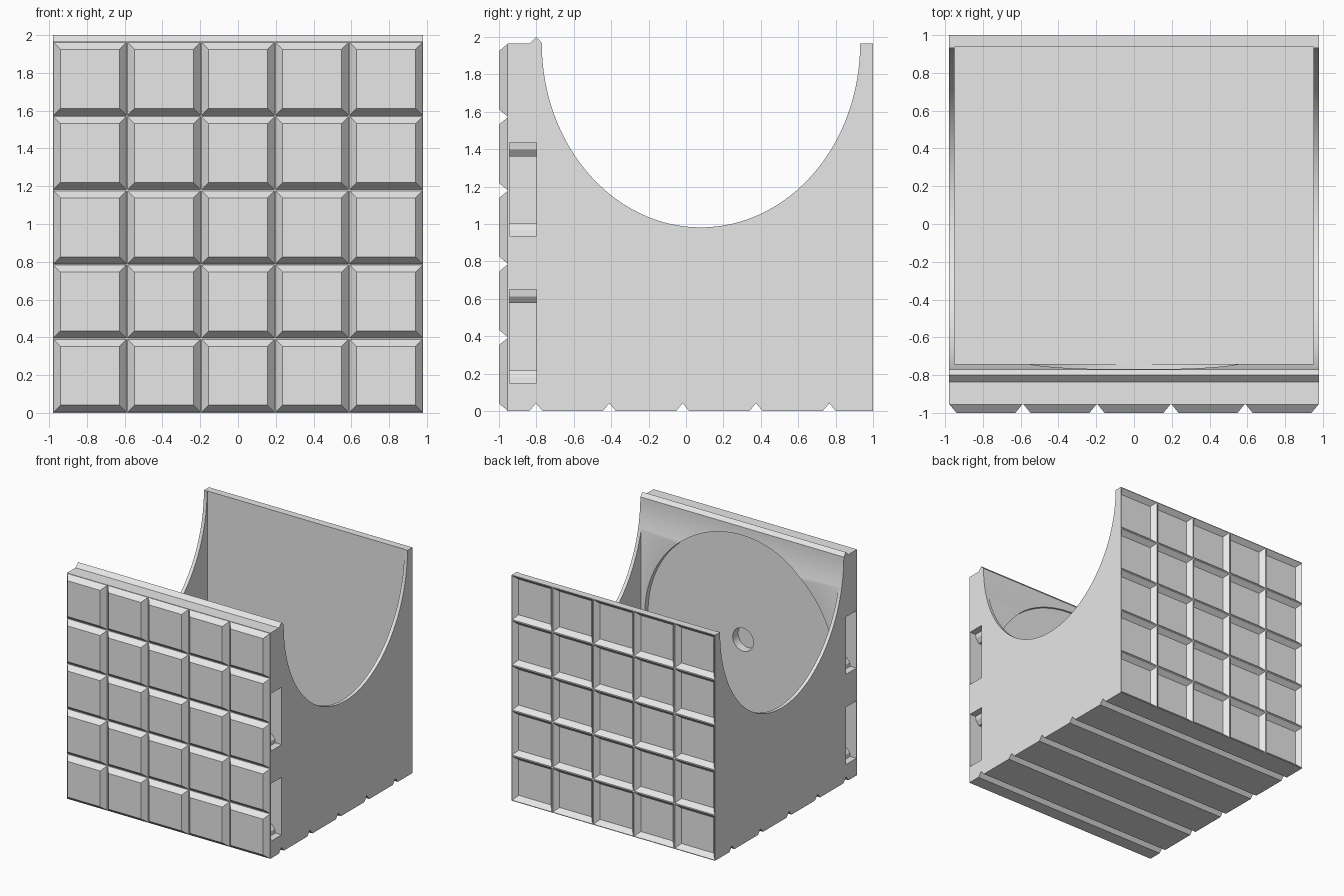
import bpy, bmesh, math

cube = bpy.data.objects.get("Cube")
if cube:
    bpy.data.objects.remove(cube, do_unlink=True)

grey = bpy.data.materials.new("plain_grey")
grey.use_nodes = True
grey.diffuse_color = (0.8, 0.8, 0.8, 1)
grey.node_tree.nodes["Principled BSDF"].inputs["Base Color"].default_value = (0.8, 0.8, 0.8, 1)

HALF_X, TOP, PITCH = 0.98, 1.965, 0.392
MID_Z = TOP / 2
STEPS = range(-2, 3)


def loft(bm, rings, caps=(True, True)):
    """Skin a closed solid through rings of equal point count."""
    loops = [[bm.verts.new(p) for p in ring] for ring in rings]
    faces = []
    for a, b in zip(loops, loops[1:]):
        for i in range(len(a)):
            j = (i + 1) % len(a)
            faces.append(bm.faces.new((a[i], a[j], b[j], b[i])))
    if caps[0]:
        faces.append(bm.faces.new(loops[0][::-1]))
    if caps[1]:
        faces.append(bm.faces.new(loops[-1]))
    bmesh.ops.recalc_face_normals(bm, faces=faces)


def finish(name, bm):
    mesh = bpy.data.meshes.new(name)
    bm.to_mesh(mesh)
    bm.free()
    mesh.materials.append(grey)
    obj = bpy.data.objects.new(name, mesh)
    bpy.context.collection.objects.link(obj)
    return obj


def solid(name, *ring_sets):
    bm = bmesh.new()
    for rings in ring_sets:
        loft(bm, rings)
    return finish(name, bm)


def along_x(profile, x0, x1):
    return [[(x, y, z) for y, z in profile] for x in (x0, x1)]


def rect_xz(cx, cz, half, y):
    return [(cx + sx * half, y, cz + sz * half)
            for sx, sz in ((-1, -1), (1, -1), (1, 1), (-1, 1))]


def rect_yz(x, y0, y1, z0, z1):
    return [(x, y0, z0), (x, y1, z0), (x, y1, z1), (x, y0, z1)]


def disc(radius, y, n=96):
    return [(radius * math.cos(math.tau * i / n), y,
             MID_Z + radius * math.sin(math.tau * i / n)) for i in range(n)]


# Block: side profile with V grooves underneath and a ridge on the front wall
profile = [(-0.955, 0)]
for i in STEPS:
    y = -0.018 + PITCH * i
    profile += [(y - 0.035, 0), (y, 0.042), (y + 0.035, 0)]
profile += [(1, 0), (1, TOP), (-0.768, TOP), (-0.80, 2), (-0.836, TOP), (-0.955, TOP)]
block = solid("block", along_x(profile, -HALF_X, HALF_X))

# Cutters: inner cavity, curved opening, round recess, centre hole
cavity = solid("cavity_cutter", [rect_yz(x, -0.74, 0.936, 0.065, 2.2) for x in (-0.95, 0.95)])
arch = [(0.08 + 0.851 * math.cos(math.pi + math.pi * i / 96),
         TOP + 0.983 * math.sin(math.pi + math.pi * i / 96)) for i in range(97)]
arch += [(0.931, 2.2), (-0.771, 2.2)]
opening = solid("opening_cutter", along_x(arch, -1.1, 1.1))
recess = solid("recess_cutter", [disc(0.915, -0.785), disc(0.915, -0.5)])
hole = solid("hole_cutter", [disc(0.1, -0.86, 48), disc(0.1, -0.5, 48)])

# Stepped clip slots in both sides
slots = []
for side in (-1, 1):
    for z in (0.15, 0.935):
        steps = ((1.05, 0, 0.5), (0.92, 0, 0.5), (0.915, 0.033, 0.463),
                 (0.885, 0.068, 0.427), (0.8, 0.068, 0.427))
        slots.append([rect_yz(side * x, -0.945, -0.8, z + lo, z + hi) for x, lo, hi in steps])
slot_cutter = solid("slot_cutter", *slots)

# Tapered pockets across the back
cells = [(PITCH * i, MID_Z + 0.393 * j) for i in STEPS for j in STEPS]
pockets = solid("pocket_cutter", *[
    [rect_xz(x, z, 0.155, 0.96), rect_xz(x, z, 0.191, 1), rect_xz(x, z, 0.191, 1.05)]
    for x, z in cells])

bpy.context.view_layer.objects.active = block
for cutter in (cavity, opening, recess, hole, slot_cutter, pockets):
    mod = block.modifiers.new(cutter.name, "BOOLEAN")
    mod.operation = "DIFFERENCE"
    mod.solver = "EXACT"
    mod.object = cutter
    bpy.ops.object.modifier_apply(modifier=mod.name)
    bpy.data.objects.remove(cutter, do_unlink=True)

# Bevelled tiles across the front
bm = bmesh.new()
for x, z in cells:
    loft(bm, [rect_xz(x, z, 0.193, -0.955), rect_xz(x, z, 0.156, -1)], caps=(False, True))
# Recalculated normals of open shells: make every tile face outward
for face in bm.faces:
    face.normal_update()
    if face.normal.y > 0:
        face.normal_flip()
finish("front_tiles", bm)

# Smooth curved surfaces, keep corners sharp
bpy.ops.object.select_all(action="DESELECT")
block.select_set(True)
bpy.ops.object.shade_smooth_by_angle(angle=math.radians(20))
block.select_set(False)
